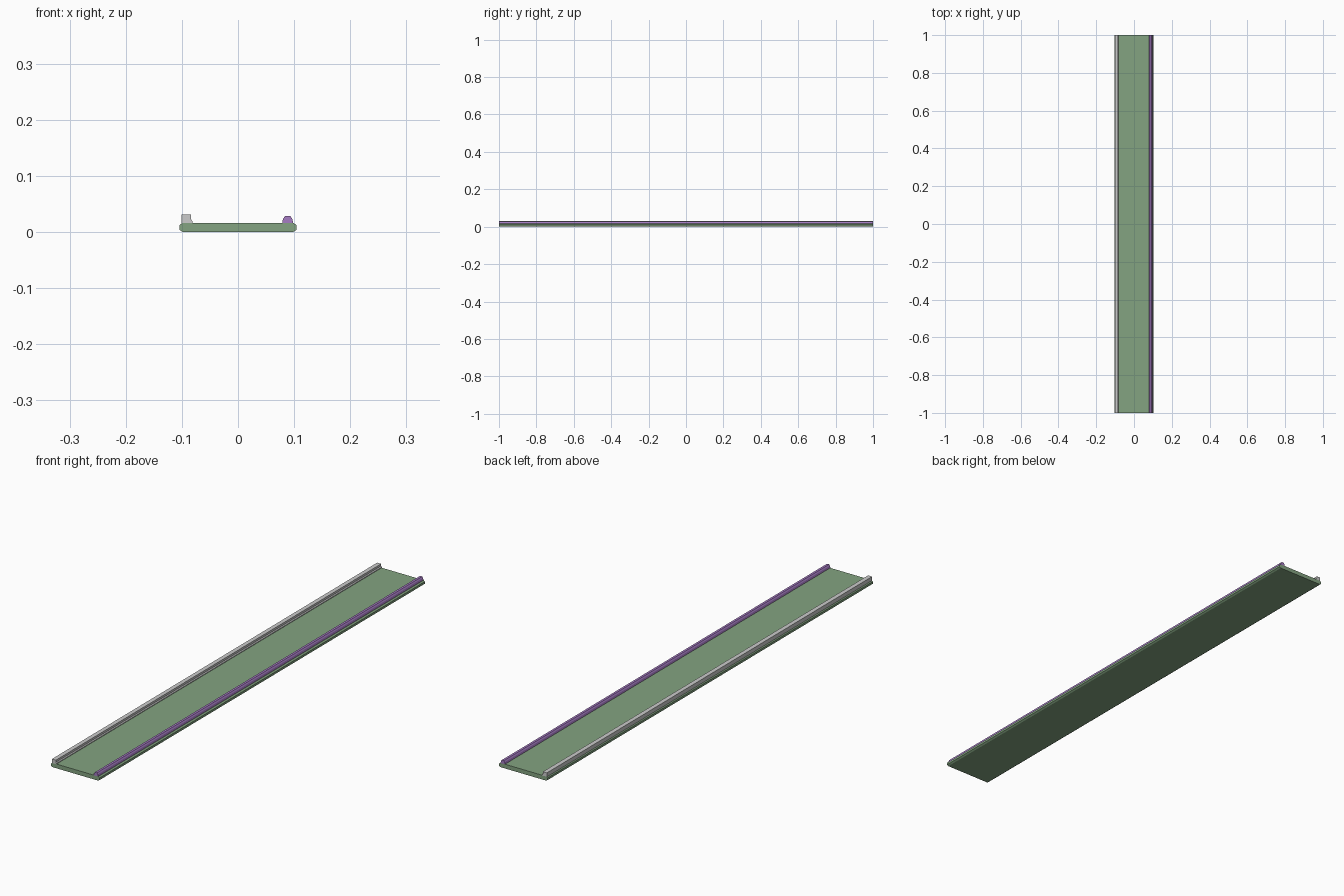
import bpy, bmesh

if "Cube" in bpy.data.objects:
    bpy.data.objects.remove(bpy.data.objects["Cube"])


def material(name, rgb):
    m = bpy.data.materials.new(name)
    m.diffuse_color = (*rgb, 1)
    m.use_nodes = True
    m.node_tree.nodes["Principled BSDF"].inputs["Base Color"].default_value = m.diffuse_color
    return m


def extrude_profile(name, profile, mat=None, half_length=1.0):
    """Solid bar running along y from an (x, z) cross-section."""
    bm = bmesh.new()
    face = bm.faces.new([bm.verts.new((x, -half_length, z)) for x, z in profile])
    out = bmesh.ops.extrude_face_region(bm, geom=[face])
    verts = [g for g in out["geom"] if isinstance(g, bmesh.types.BMVert)]
    bmesh.ops.translate(bm, verts=verts, vec=(0, 2 * half_length, 0))
    bmesh.ops.recalc_face_normals(bm, faces=bm.faces)
    mesh = bpy.data.meshes.new(name)
    bm.to_mesh(mesh)
    bm.free()
    obj = bpy.data.objects.new(name, mesh)
    bpy.context.collection.objects.link(obj)
    if mat:
        mesh.materials.append(mat)
    return obj


green = material("green", (0.23, 0.37, 0.22))
purple = material("purple", (0.38, 0.2, 0.55))

# Flat deck with chamfered long edges
right_half = [(0.098, 0.001), (0.1045, 0.004), (0.1045, 0.0125), (0.099, 0.0165)]
deck = right_half + [(-x, z) for x, z in reversed(right_half)]
deck = [(-0.098, 0)] + [(0.098, 0)] + deck[1:-1]
extrude_profile("deck", deck, green)

# Square-shouldered rail on the left
extrude_profile("left_rail", [
    (-0.101, 0.0155), (-0.081, 0.0155), (-0.081, 0.019),
    (-0.084, 0.023), (-0.084, 0.031), (-0.101, 0.031)])

# Rounded ridge on the right
half = [(0.0095, 0.0155), (0.0095, 0.0185), (0.008, 0.024), (0.0045, 0.029)]
ridge = half + [(-x, z) for x, z in reversed(half)]
extrude_profile("right_rail", [(0.0885 + x, z) for x, z in ridge], purple)
